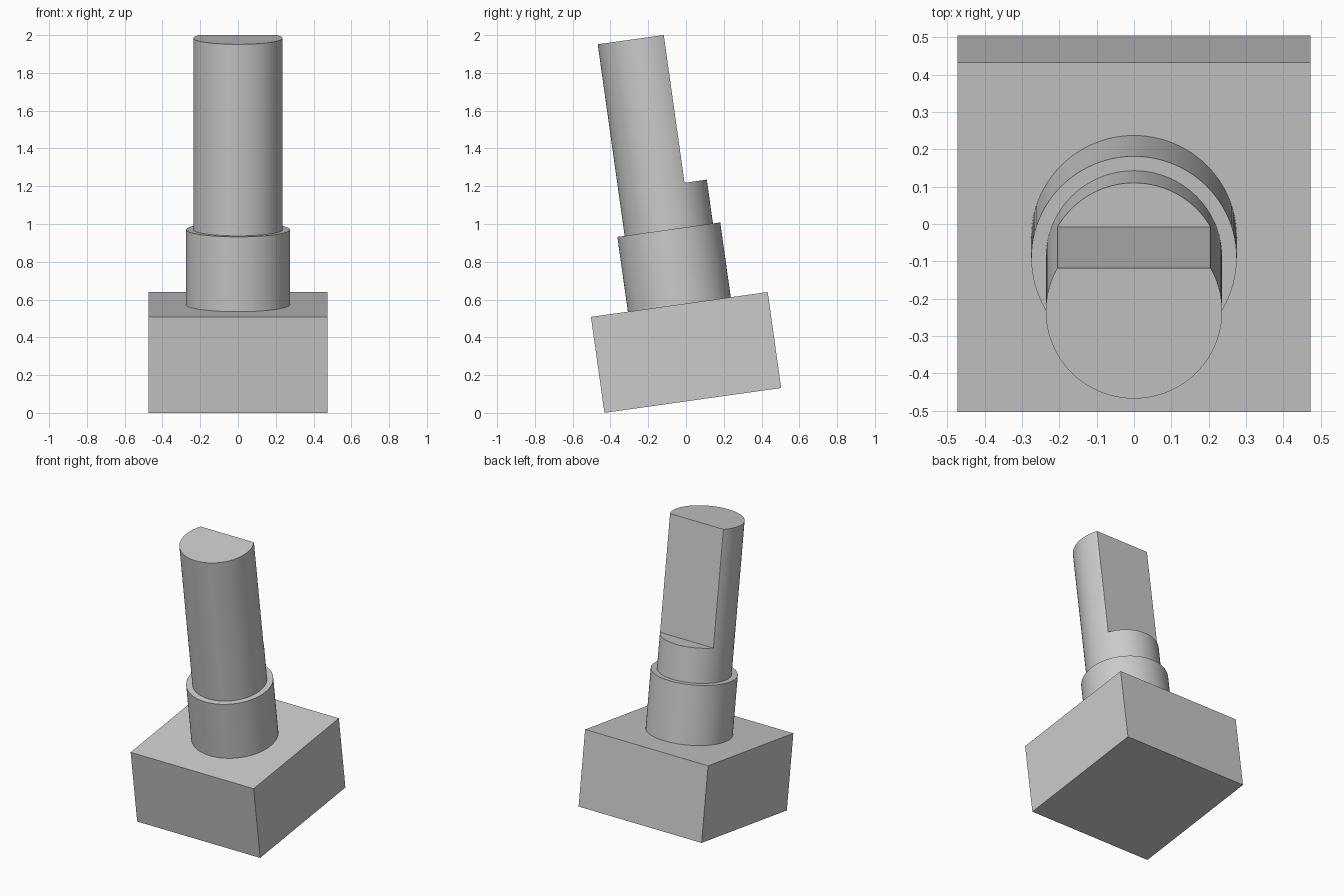
import bpy
import math
from mathutils import Matrix, Vector

default_cube = bpy.data.objects.get("Cube")
if default_cube:
    bpy.data.objects.remove(default_cube, do_unlink=True)

# Proportions along the part's own axis
BLOCK_SIDE, BLOCK_TOP = 0.945, 0.513
COLLAR_RADIUS, COLLAR_TOP = 0.275, 0.913
SHAFT_RADIUS, SHAFT_TOP = 0.236, 1.937
FLAT_START, FLAT_OFFSET = 1.147, 0.117

# The whole part leans towards the front
TILT = Matrix.Translation((0, 0.036, 0.066)) @ Matrix.Rotation(math.radians(8), 4, "X")

grey = bpy.data.materials.new("plain grey")
grey.use_nodes = True
colour = (0.6, 0.6, 0.6, 1)
grey.diffuse_color = colour
grey.node_tree.nodes["Principled BSDF"].inputs["Base Color"].default_value = colour


def finish(name):
    obj = bpy.context.object
    obj.name = obj.data.name = name
    obj.data.materials.append(grey)
    return obj


def box(name, low, high):
    low, high = Vector(low), Vector(high)
    bpy.ops.mesh.primitive_cube_add(size=1)
    obj = finish(name)
    obj.data.transform(Matrix.Translation((low + high) / 2) @ Matrix.Diagonal((*(high - low), 1)))
    return obj


def cylinder(name, radius, bottom, top):
    bpy.ops.mesh.primitive_cylinder_add(vertices=96, radius=radius, depth=top - bottom)
    obj = finish(name)
    obj.data.transform(Matrix.Translation((0, 0, (bottom + top) / 2)))
    return obj


# Square block, collar and shaft stacked on one axis
half = BLOCK_SIDE / 2
block = box("base_block", (-half, -half, 0), (half, half, BLOCK_TOP))
collar = cylinder("collar", COLLAR_RADIUS, BLOCK_TOP, COLLAR_TOP)
shaft = cylinder("shaft", SHAFT_RADIUS, COLLAR_TOP, SHAFT_TOP)

# Flat cut along the back of the upper shaft
cutter = box("flat_cutter", (-1, FLAT_OFFSET, FLAT_START), (1, 1, SHAFT_TOP + 1))
cutter.hide_render = True
cut = shaft.modifiers.new("flat", "BOOLEAN")
cut.operation, cut.solver, cut.object = "DIFFERENCE", "EXACT", cutter
bpy.context.view_layer.objects.active = shaft
bpy.ops.object.modifier_apply(modifier=cut.name)
bpy.data.objects.remove(cutter, do_unlink=True)

# Smooth round walls with crisp rims, then lean everything
for obj in (block, collar, shaft):
    obj.matrix_world = TILT
bpy.ops.object.select_all(action="DESELECT")
for obj in (collar, shaft):
    obj.select_set(True)
bpy.context.view_layer.objects.active = shaft
bpy.ops.object.shade_smooth_by_angle(angle=math.radians(30))
